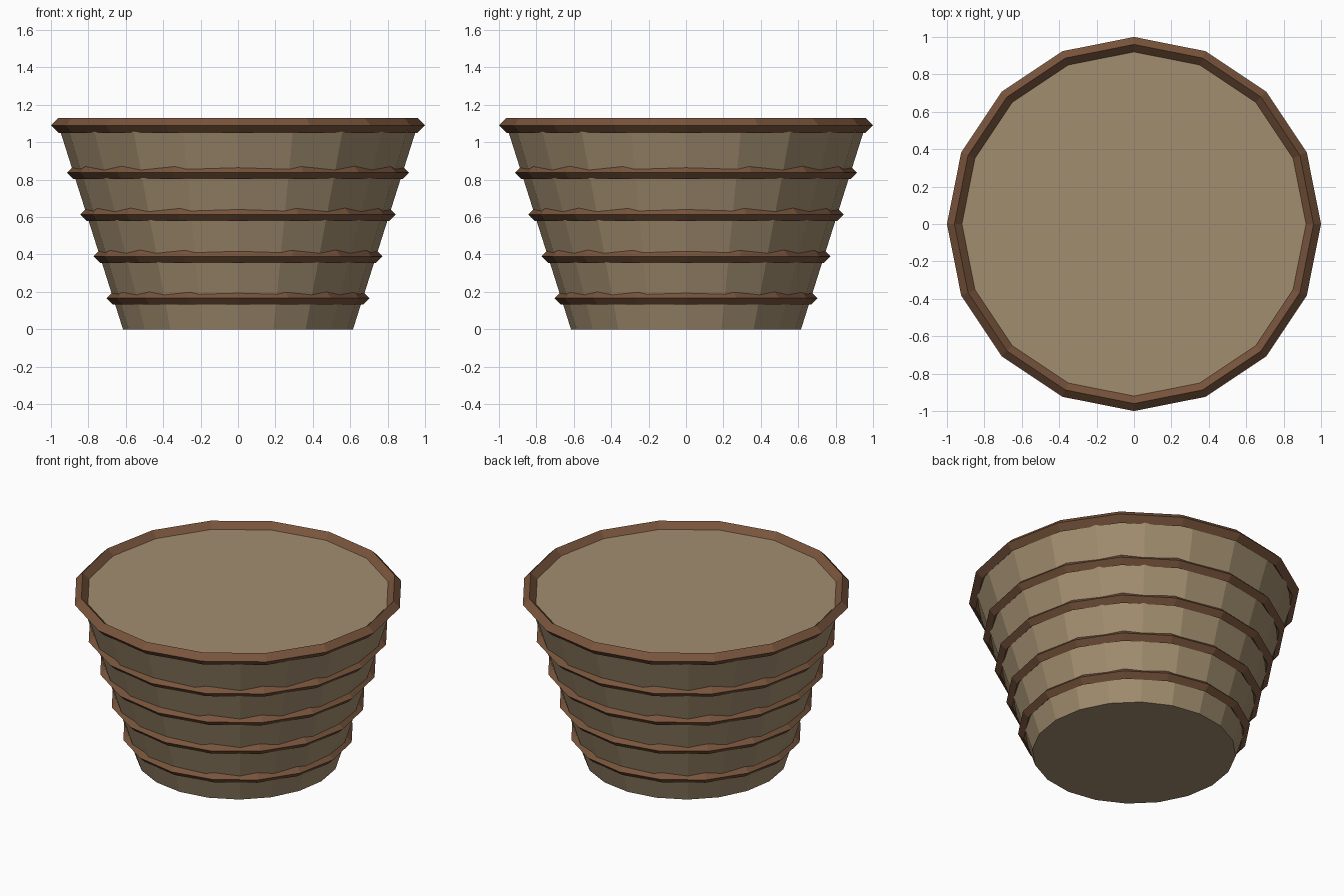
import bpy

if "Cube" in bpy.data.objects:
    bpy.data.objects.remove(bpy.data.objects["Cube"])

def material(name, color):
    m = bpy.data.materials.new(name)
    m.diffuse_color = (*color, 1)
    m.use_nodes = True
    m.node_tree.nodes["Principled BSDF"].inputs["Base Color"].default_value = m.diffuse_color
    return m

wood = material("tan_wood", (0.36, 0.27, 0.16))
band = material("brown_band", (0.19, 0.09, 0.045))

R_BOTTOM, R_TOP, HEIGHT = 0.615, 0.96, 1.09

# Tapered solid tub body, 20 flat sides
bpy.ops.mesh.primitive_cone_add(vertices=20, radius1=R_BOTTOM, radius2=R_TOP,
                                depth=HEIGHT, location=(0, 0, HEIGHT / 2))
body = bpy.context.object
body.name = "tub_body"
body.data.materials.append(wood)

def hoop(name, z, minor):
    # 16-sided ring with a diamond section, centred on the tub wall
    r = R_BOTTOM + (R_TOP - R_BOTTOM) * z / HEIGHT
    bpy.ops.mesh.primitive_torus_add(major_radius=r, minor_radius=minor,
                                     major_segments=16, minor_segments=4,
                                     location=(0, 0, z))
    o = bpy.context.object
    o.name = name
    o.data.materials.append(band)
    for p in o.data.polygons:
        p.use_smooth = False

# Rim and four evenly spaced hoops
hoop("rim", HEIGHT, 0.04)
for i in range(4):
    hoop(f"hoop_{i + 1}", 0.167 + 0.2235 * i, 0.035)
